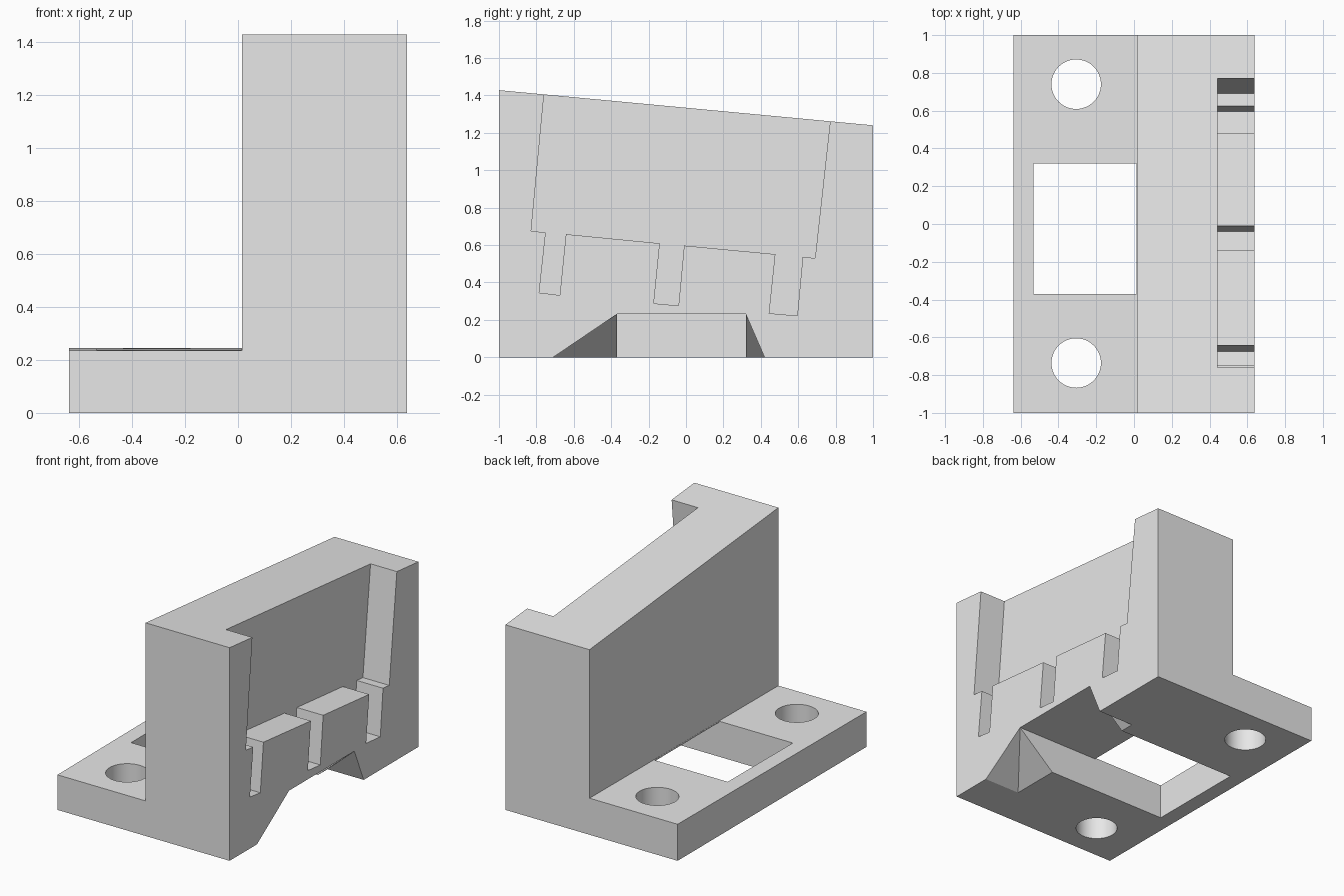
import bpy, bmesh
from math import radians

if "Cube" in bpy.data.objects:
    bpy.data.objects.remove(bpy.data.objects["Cube"], do_unlink=True)


def make_object(name, bm):
    bmesh.ops.recalc_face_normals(bm, faces=bm.faces)
    mesh = bpy.data.meshes.new(name)
    bm.to_mesh(mesh)
    bm.free()
    obj = bpy.data.objects.new(name, mesh)
    bpy.context.collection.objects.link(obj)
    return obj


def loft(name, first, second):
    """Solid between two matching outlines."""
    bm = bmesh.new()
    a = [bm.verts.new(p) for p in first]
    b = [bm.verts.new(p) for p in second]
    bm.faces.new(a)
    bm.faces.new(b[::-1])
    for i in range(len(a)):
        j = (i + 1) % len(a)
        bm.faces.new((a[i], b[i], b[j], a[j]))
    return make_object(name, bm)


W = 0.638        # half width
WALL = 0.015     # inner face of the upright wall
CEIL = 0.23      # height of the channel under the wall


# L-shaped body with a sloping wall top
def body_outline(y, slab, top):
    return [(x, y, z) for x, z in ((-W, 0), (W, 0), (W, top),
                                   (WALL, top), (WALL, slab), (-W, slab))]


bracket = loft("bracket", body_outline(-1, 0.235, 1.428), body_outline(1, 0.245, 1.24))
cutters = []

# Stepped recess with three slots in the outer wall face
recess = [(-0.74, 1.61), (-0.828, 0.675), (-0.75, 0.667), (-0.785, 0.345),
          (-0.675, 0.332), (-0.642, 0.658), (-0.14, 0.609), (-0.172, 0.288),
          (-0.04, 0.276), (-0.01, 0.597), (0.478, 0.551), (0.445, 0.235),
          (0.595, 0.222), (0.624, 0.536), (0.69, 0.53), (0.809, 1.61)]
cutters.append(loft("recess_cutter", [(0.443, y, z) for y, z in recess],
                    [(0.8, y, z) for y, z in recess]))

# Window through the slab, running on as a channel under the wall
channel = [(-0.533, -0.1), (0.8, -0.1), (0.8, CEIL),
           (WALL - 0.001, CEIL), (WALL - 0.001, 0.4), (-0.533, 0.4)]
cutters.append(loft("channel_cutter", [(x, -0.37, z) for x, z in channel],
                    [(x, 0.32, z) for x, z in channel]))

# Flared corners at the channel mouth
f = (CEIL + 0.05) / CEIL
for edge, spread in ((-0.37, -0.34), (0.32, 0.1)):
    inner = edge - 0.05 * (1 if spread > 0 else -1)
    outer = edge + spread * f
    x0 = W - 0.268 * f
    low = [(x0, inner, -0.05), (0.8, inner, -0.05), (0.8, outer, -0.05), (x0, outer, -0.05)]
    high = [(W, inner, CEIL), (0.8, inner, CEIL), (0.8, edge, CEIL), (W, edge, CEIL)]
    cutters.append(loft("flare_cutter", low, high))

# Two screw holes
for y in (-0.736, 0.74):
    bm = bmesh.new()
    bmesh.ops.create_cone(bm, cap_ends=True, segments=48, radius1=0.131,
                          radius2=0.131, depth=1)
    bmesh.ops.translate(bm, verts=bm.verts, vec=(-0.306, y, 0))
    cutters.append(make_object("hole_cutter", bm))

# Cut everything out of the body
bpy.ops.object.select_all(action="DESELECT")
bracket.select_set(True)
bpy.context.view_layer.objects.active = bracket
for cutter in cutters:
    cutter.hide_render = True
    mod = bracket.modifiers.new("cut", "BOOLEAN")
    mod.operation = "DIFFERENCE"
    mod.solver = "EXACT"
    mod.object = cutter
    bpy.ops.object.modifier_apply(modifier=mod.name)
    bpy.data.objects.remove(cutter, do_unlink=True)

# Plain grey finish
grey = bpy.data.materials.new("light_grey")
grey.use_nodes = True
colour = (0.8, 0.8, 0.8, 1)
grey.diffuse_color = colour
grey.node_tree.nodes["Principled BSDF"].inputs["Base Color"].default_value = colour
bracket.data.materials.clear()
bracket.data.materials.append(grey)
bpy.ops.object.shade_smooth_by_angle(angle=radians(20))
